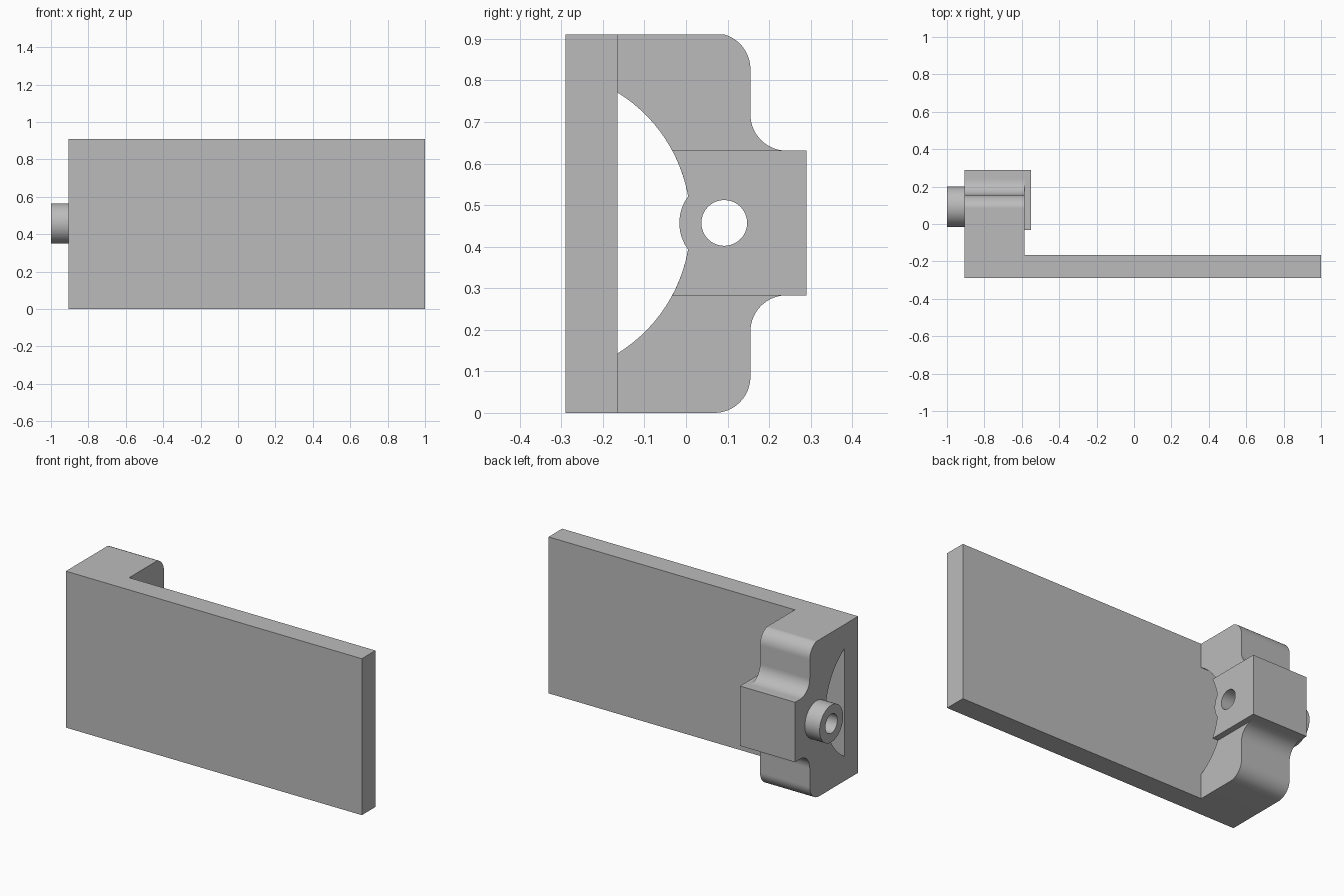
import bpy, bmesh, math

if "Cube" in bpy.data.objects:
    bpy.data.objects.remove(bpy.data.objects["Cube"], do_unlink=True)

# Single grey finish
grey = bpy.data.materials.new("plain_grey")
grey.use_nodes = True
colour = (0.5, 0.5, 0.5, 1)
grey.diffuse_color = colour
grey.node_tree.nodes["Principled BSDF"].inputs["Base Color"].default_value = colour

LEFT, INNER, PAD = -0.905, -0.585, -0.55   # bracket faces along x
FRONT, WEB = -0.29, -0.165                 # front plate thickness along y
HEIGHT, MID = 0.91, 0.457
STEP, BACK = 0.155, 0.29                   # bracket depth and block depth
HALF = 0.174                               # half height of the clamp block
ROUND = 0.087
ARC_Y, ARC_R = -0.358, 0.3686              # relief arc centre and radius
BORE_Y = 0.092


def arc(cy, cz, r, start, end, steps=16):
    """Points (y, z) along an arc, angles in radians."""
    return [(cy + r * math.cos(start + (end - start) * i / steps),
             cz + r * math.sin(start + (end - start) * i / steps))
            for i in range(steps + 1)]


def extrude_profile(name, points, x0, x1):
    """Extrude a closed (y, z) outline along x."""
    bm = bmesh.new()
    face = bm.faces.new([bm.verts.new((x0, y, z)) for y, z in points])
    out = bmesh.ops.extrude_face_region(bm, geom=[face])
    moved = [v for v in out["geom"] if isinstance(v, bmesh.types.BMVert)]
    bmesh.ops.translate(bm, verts=moved, vec=(x1 - x0, 0, 0))
    bmesh.ops.recalc_face_normals(bm, faces=bm.faces)
    mesh = bpy.data.meshes.new(name)
    bm.to_mesh(mesh)
    bm.free()
    mesh.materials.append(grey)
    obj = bpy.data.objects.new(name, mesh)
    bpy.context.collection.objects.link(obj)
    return obj


def combine(target, tool, operation):
    """Apply a boolean and remove the tool."""
    mod = target.modifiers.new(operation.lower(), "BOOLEAN")
    mod.operation, mod.object, mod.solver = operation, tool, "EXACT"
    bpy.context.view_layer.objects.active = target
    bpy.ops.object.modifier_apply(modifier=mod.name)
    bpy.data.objects.remove(tool, do_unlink=True)


def circle(r):
    return arc(BORE_Y, MID, r, 0, math.tau, 64)[:-1]


def relief(half_height):
    """Curved relief from the top down, ending at the given half height."""
    a = math.asin(half_height / ARC_R)
    return arc(ARC_Y, MID, ARC_R, a, -a, 32)


# Bracket side outline: lower half, mirrored for the upper half
low = MID - HALF
lower = (arc(STEP - ROUND, ROUND, ROUND, -math.pi / 2, 0)
         + arc(STEP + ROUND, low - ROUND, ROUND, math.pi, math.pi / 2)
         + [(BACK, low)])
upper = [(y, 2 * MID - z) for y, z in reversed(lower)]
upper = [(y, min(z, HEIGHT)) for y, z in upper]
chord = math.sqrt(ARC_R ** 2 - (WEB - ARC_Y) ** 2)
outline = [(WEB, 0)] + lower + upper + [(WEB, HEIGHT)] + relief(chord)
body = extrude_profile("bracket", outline, LEFT, INNER)

# Raised clamp block with the same relief
block = [(BACK, low), (BACK, MID + HALF)] + relief(HALF)
combine(body, extrude_profile("clamp_block", block, INNER, PAD), "UNION")

# Boss running through the block, then its bore
combine(body, extrude_profile("boss", circle(0.108), -1, PAD), "UNION")
combine(body, extrude_profile("bore_cutter", circle(0.055), -1.1, PAD + 0.1), "DIFFERENCE")

# Long front plate
plate = extrude_profile("front_plate", [(FRONT, 0), (WEB, 0), (WEB, HEIGHT), (FRONT, HEIGHT)], LEFT, 1)

# Smooth curves with crisp edges
bpy.ops.object.select_all(action="DESELECT")
body.select_set(True)
bpy.context.view_layer.objects.active = body
bpy.ops.object.shade_smooth_by_angle(angle=math.radians(30))
